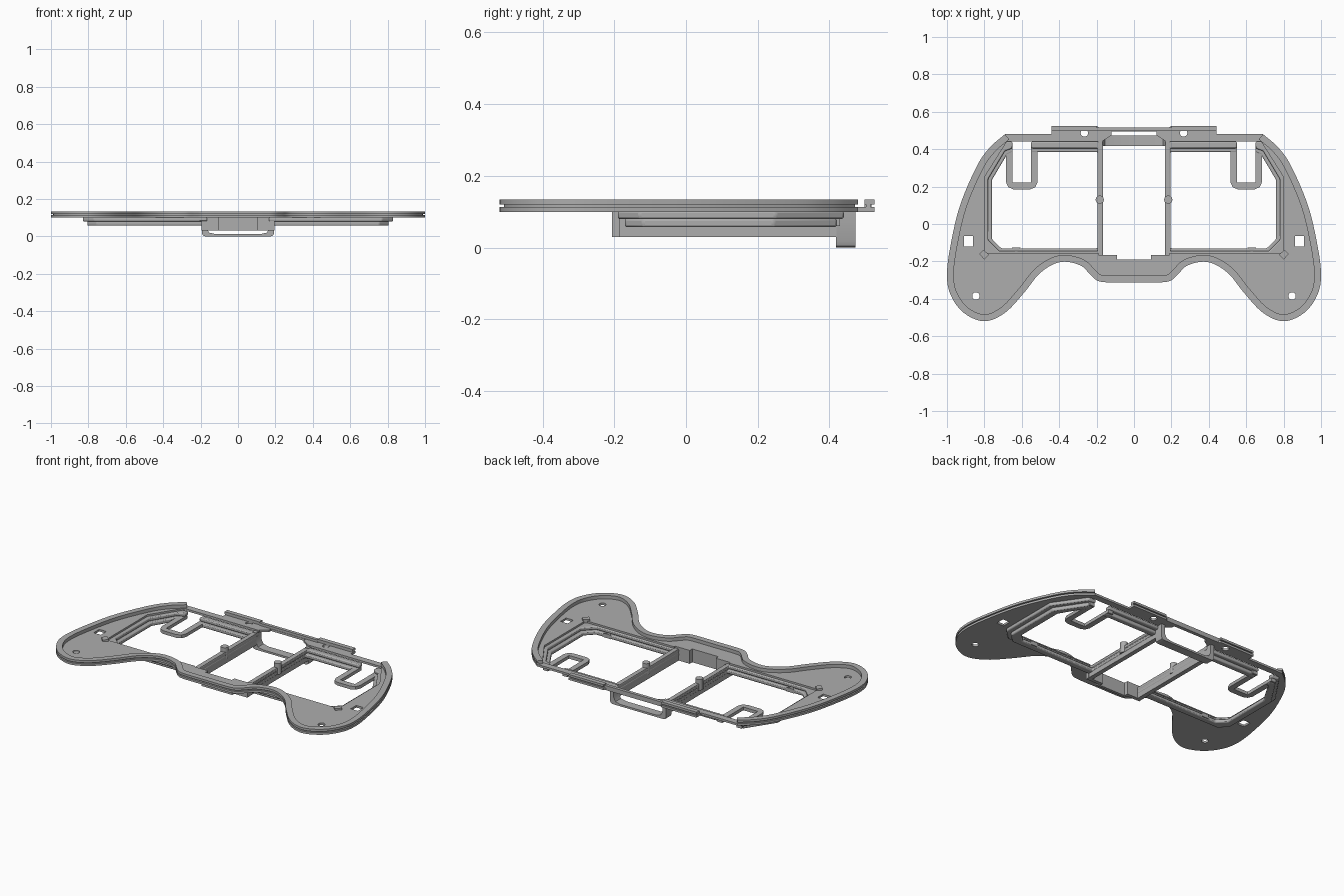
import bpy, bmesh, math
from mathutils import Vector

cube = bpy.data.objects.get("Cube")
if cube:
    bpy.data.objects.remove(cube, do_unlink=True)

grey = bpy.data.materials.new("plain grey")
grey.use_nodes = True
grey.diffuse_color = (0.42, 0.42, 0.42, 1)
grey.node_tree.nodes["Principled BSDF"].inputs["Base Color"].default_value = (0.42, 0.42, 0.42, 1)


def slab(name, loops, low, high, bevel=0, upright=False):
    """Extrude an outline with holes; upright slabs are drawn in x-z and run along y."""
    curve = bpy.data.curves.new(name, "CURVE")
    curve.dimensions, curve.fill_mode = "2D", "BOTH"
    curve.extrude = (high - low) / 2
    for loop in loops:
        spline = curve.splines.new("POLY")
        spline.points.add(len(loop) - 1)
        for point, (x, y) in zip(spline.points, loop):
            point.co = (x, y, 0, 1)
        spline.use_cyclic_u = True
    temp = bpy.data.objects.new(name, curve)
    bpy.context.collection.objects.link(temp)
    bpy.context.view_layer.update()
    mesh = bpy.data.meshes.new_from_object(temp.evaluated_get(bpy.context.evaluated_depsgraph_get()))
    bpy.data.objects.remove(temp, do_unlink=True)
    bm = bmesh.new()
    bm.from_mesh(mesh)
    bmesh.ops.remove_doubles(bm, verts=bm.verts, dist=0.0002)
    bmesh.ops.recalc_face_normals(bm, faces=bm.faces)
    for v in bm.verts:
        x, y, z = v.co
        z += (low + high) / 2
        v.co = (x, z, y) if upright else (x, y, z)
    bmesh.ops.recalc_face_normals(bm, faces=bm.faces)
    bm.to_mesh(mesh)
    bm.free()
    mesh.materials.clear()
    mesh.materials.append(grey)
    obj = bpy.data.objects.new(name, mesh)
    bpy.context.collection.objects.link(obj)
    bpy.ops.object.select_all(action="DESELECT")
    bpy.context.view_layer.objects.active = obj
    obj.select_set(True)
    bpy.ops.object.shade_smooth_by_angle(angle=math.radians(30))
    if bevel:
        mod = obj.modifiers.new("rounded edges", "BEVEL")
        mod.width, mod.segments = bevel, 2
    return obj


def mirrored(half):
    """Close a right-hand path with its reflection."""
    return half + [(-x, y) for x, y in reversed(half) if abs(x) > 1e-6]


def flip(loop, side):
    return [(side * x, y) for x, y in loop]


def rect(x0, y0, x1, y1):
    return [(x0, y0), (x1, y0), (x1, y1), (x0, y1)]


def circle(x, y, r, n=20):
    return [(x + r * math.cos(i * math.tau / n), y + r * math.sin(i * math.tau / n)) for i in range(n)]


def smooth(points, steps=6):
    """Catmull-Rom curve through the points."""
    p = [Vector(q) for q in points]
    p = [2 * p[0] - p[1]] + p + [2 * p[-1] - p[-2]]
    out = []
    for a, b, c, d in zip(p, p[1:], p[2:], p[3:]):
        for i in range(steps):
            t = i / steps
            out.append(tuple(0.5 * (2 * b + (c - a) * t + (2 * a - 5 * b + 4 * c - d) * t * t
                                    + (3 * b - a - 3 * c + d) * t ** 3)))
    return out + [tuple(p[-2])]


def inset(path, width):
    """Shift an open path to its right-hand side."""
    out = []
    for i, q in enumerate(path):
        d = (Vector(path[min(i + 1, len(path) - 1)]) - Vector(path[max(i - 1, 0)])).normalized()
        out.append((q[0] + d.y * width, q[1] - d.x * width))
    return out


# Body outline: from the back corner around the grip to the front centre
grip = smooth([(0.69, 0.48), (0.77, 0.41), (0.84, 0.31), (0.93, 0.1), (0.98, -0.11), (1, -0.27),
               (0.98, -0.38), (0.91, -0.475), (0.8, -0.52), (0.69, -0.475), (0.59, -0.37),
               (0.51, -0.27), (0.43, -0.215), (0.36, -0.202), (0.28, -0.225), (0.235, -0.27),
               (0.195, -0.303), (0.14, -0.312), (0, -0.312)])
edge = mirrored(grip)


def rim(width, start=0.0):
    return inset(edge, start) + list(reversed(inset(edge, width)))


# Floor plate with the big opening, fixing holes and back tab
back = [(-0.44, 0.48), (-0.44, 0.525), (-0.2, 0.525), (-0.19, 0.517)]
back += [(-x, y) for x, y in reversed(back)]
opening = mirrored([(0, 0.495), (0.12, 0.495), (0.12, 0.475), (0.165, 0.445), (0.165, 0.44),
                    (0.68, 0.44), (0.8, 0.25), (0.8, -0.155), (0.19, -0.155), (0.19, -0.165),
                    (0.09, -0.165), (0.09, -0.19), (0, -0.19)])
holes = [opening]
for s in (1, -1):
    holes += [circle(s * 0.845, -0.385, 0.02), circle(s * 0.265, 0.487, 0.02),
              flip(rect(0.86, -0.12, 0.91, -0.065), s)]
slab("floor_plate", [edge + back] + holes, 0.1, 0.113)

# Raised rim with a groove round the outside
slab("rim_groove", [rim(0.036, 0.012)], 0.112, 0.121)
slab("rim_top", [rim(0.036)], 0.12, 0.134)
slab("back_centre_lip", [rect(-0.2, 0.497, 0.2, 0.517)], 0.112, 0.128)

# Lower front box wall and the rear hook
slab("front_box_wall", [mirrored([(0, -0.19), (0.09, -0.19), (0.09, -0.165), (0.195, -0.165),
                                  (0.195, -0.187), (0.105, -0.187), (0.105, -0.207), (0, -0.207)])], 0.03, 0.101)
slab("rear_hook", [mirrored([(0, 0), (0.175, 0), (0.188, 0.005), (0.193, 0.018), (0.193, 0.105),
                             (0.168, 0.105), (0.168, 0.045), (0.155, 0.02), (0.12, 0.012), (0, 0.012)])],
     0.418, 0.472, upright=True)

# Stepped frames, ribs, pegs and clips, one set on each side
upper = [(0.65, 0.44), (0.7, 0.44), (0.83, 0.25), (0.83, -0.13), (0.77, -0.19), (0.165, -0.19),
         (0.165, 0.44), (0.55, 0.44), (0.55, 0.405), (0.195, 0.405), (0.195, -0.145), (0.72, -0.145),
         (0.78, -0.085), (0.78, 0.24), (0.69, 0.39), (0.65, 0.405)]
lower = [(0.65, 0.42), (0.69, 0.42), (0.805, 0.245), (0.805, -0.12), (0.755, -0.17), (0.165, -0.17),
         (0.165, 0.42), (0.55, 0.42), (0.55, 0.385), (0.195, 0.385), (0.195, -0.13), (0.71, -0.13),
         (0.76, -0.08), (0.76, 0.235), (0.68, 0.37), (0.65, 0.385)]
clip = [(0.55, 0.43), (0.515, 0.43), (0.515, 0.225), (0.527, 0.197), (0.555, 0.185), (0.645, 0.185),
        (0.672, 0.197), (0.685, 0.225), (0.685, 0.43), (0.65, 0.43), (0.65, 0.222), (0.55, 0.222)]
for side, s in (("left", 1), ("right", -1)):
    slab(side + "_upper_step", [flip(upper, s)], 0.08, 0.102, bevel=0.006)
    slab(side + "_lower_step", [flip(lower, s)], 0.057, 0.081, bevel=0.006)
    slab(side + "_rib", [flip(rect(0.166, -0.166, 0.194, 0.42), s)], 0.03, 0.101)
    slab(side + "_peg", [circle(s * 0.183, 0.13, 0.022)], 0.06, 0.128)
    slab(side + "_clip", [flip(clip, s)], 0.06, 0.08)
    slab(side + "_corner_nub", [flip([(0.8, -0.19), (0.828, -0.16), (0.805, -0.137), (0.775, -0.165)], s)],
         0.1, 0.124)
    slab(side + "_frame_notch", [flip([(0.605, -0.125), (0.63, -0.15), (0.655, -0.125)], s)], 0.06, 0.085)
    slab(side + "_back_lip_neck", [flip(rect(0.2, 0.502, 0.44, 0.515), s)], 0.112, 0.121)
    slab(side + "_back_lip", [flip(rect(0.2, 0.497, 0.44, 0.525), s)], 0.12, 0.134)
